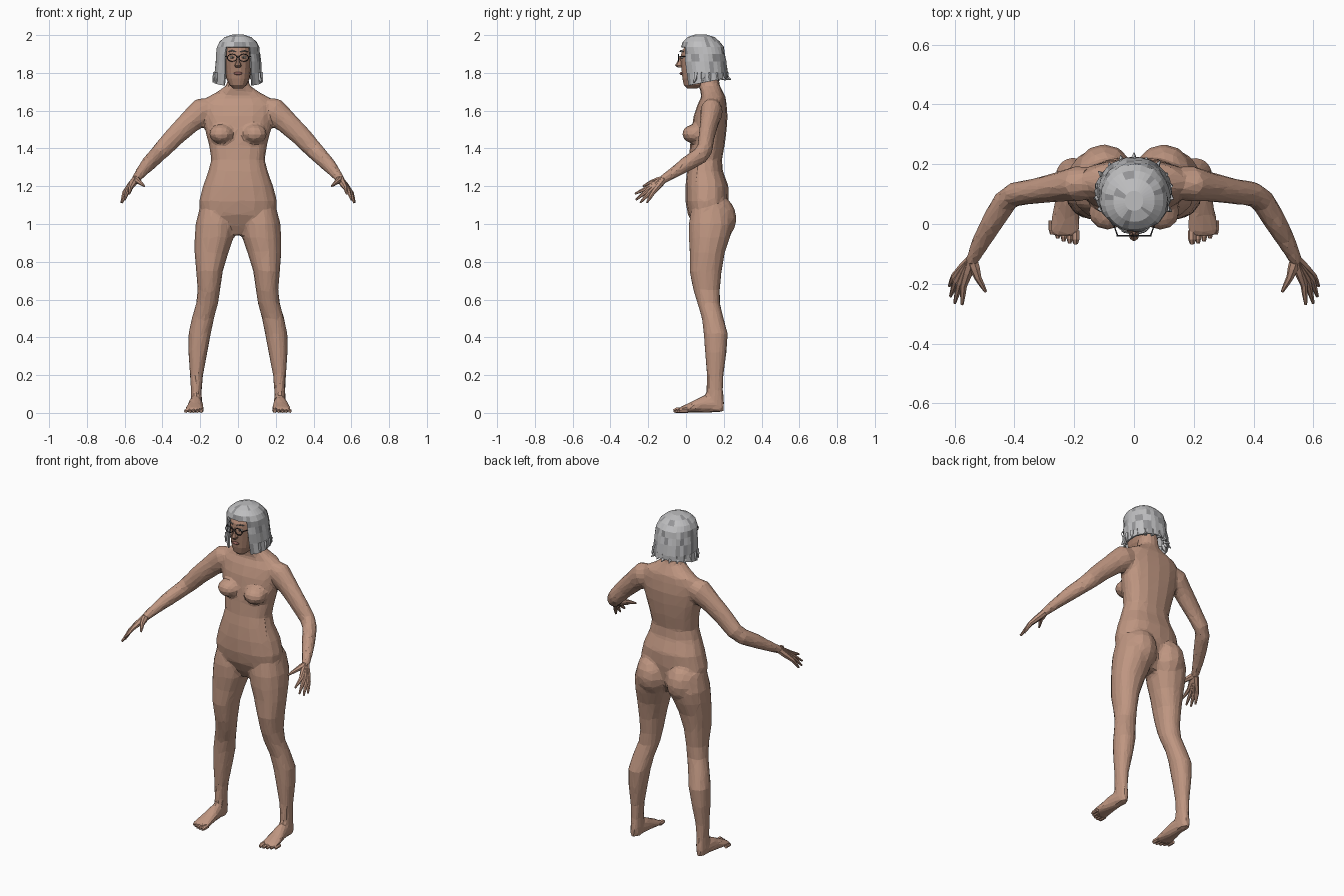
import bpy, bmesh, random
from math import sin, cos, pi, copysign, radians
from mathutils import Vector, Matrix

random.seed(4)
if "Cube" in bpy.data.objects:
    bpy.data.objects.remove(bpy.data.objects["Cube"], do_unlink=True)


def material(name, r, g, b):
    mat = bpy.data.materials.new(name)
    mat.use_nodes = True
    mat.diffuse_color = (r, g, b, 1)
    shader = mat.node_tree.nodes["Principled BSDF"]
    shader.inputs["Base Color"].default_value = (r, g, b, 1)
    shader.inputs["Roughness"].default_value = 0.8
    return mat


skin = material("skin", .52, .305, .22)
face_skin = material("face_skin", .42, .235, .165)
silver = material("silver_hair", .52, .52, .53)
grey = material("grey_hair", .30, .30, .31)
frame = material("dark_frame", .025, .025, .03)
lip = material("lip", .30, .12, .10)
eye_white = material("eye_white", .65, .62, .58)
iris = material("iris", .06, .04, .03)


def ring(bm, centre, u, v, a, b, sides, power):
    """One closed cross-section, a rounded ellipse spanned by u and v."""
    verts = []
    for k in range(sides):
        c, s = cos(2 * pi * k / sides), sin(2 * pi * k / sides)
        offset = u * a * copysign(abs(c) ** power, c) + v * b * copysign(abs(s) ** power, s)
        verts.append(bm.verts.new(centre + offset))
    return verts


def bridge(bm, rings, caps=(True, True)):
    for low, high in zip(rings, rings[1:]):
        n = len(low)
        for k in range(n):
            bm.faces.new((low[k], low[(k + 1) % n], high[(k + 1) % n], high[k]))
    if caps[0]:
        bm.faces.new(rings[0][::-1])
    if caps[1]:
        bm.faces.new(rings[-1])


def slices(bm, rows, sides=16, power=.88, mirror=1, caps=(True, True)):
    """Stack of level sections: height, x range, y range."""
    X, Y = Vector((1, 0, 0)), Vector((0, 1, 0))
    rings = []
    for z, x0, x1, y0, y1 in rows:
        centre = Vector((mirror * (x0 + x1) / 2, (y0 + y1) / 2, z))
        rings.append(ring(bm, centre, X, Y, (x1 - x0) / 2, (y1 - y0) / 2, sides, power))
    bridge(bm, rings, caps)


def centred(rows):
    return [(z, -w, w, y0, y1) for z, w, y0, y1 in rows]


def tube(bm, rows, sides=8, mirror=1):
    """Limb along a path: point, sideways radius, upright radius."""
    points = [Vector((mirror * r[0], r[1], r[2])) for r in rows]
    rings = []
    for i, (p, r) in enumerate(zip(points, rows)):
        t = (points[min(i + 1, len(rows) - 1)] - points[max(i - 1, 0)]).normalized()
        u = t.cross(Vector((0, 0, 1))).normalized()
        rings.append(ring(bm, p, u, u.cross(t), r[3], r[-1], sides, 1))
    bridge(bm, rings)


def ball(bm, centre, radii, segments=12):
    matrix = Matrix.Translation(centre) @ Matrix.Diagonal((*radii, 1))
    bmesh.ops.create_uvsphere(bm, u_segments=segments, v_segments=segments // 2 + 2,
                              radius=1, matrix=matrix)


def finish(name, bm, *mats):
    bmesh.ops.recalc_face_normals(bm, faces=bm.faces)
    mesh = bpy.data.meshes.new(name)
    bm.to_mesh(mesh)
    bm.free()
    for mat in mats:
        mesh.materials.append(mat)
    obj = bpy.data.objects.new(name, mesh)
    bpy.context.scene.collection.objects.link(obj)
    return obj


# Body: torso, legs, feet and arms fused into one faceted skin
body = bmesh.new()
slices(body, centred([
    (.94, .05, .07, .17), (.99, .14, .04, .20), (1.05, .20, .01, .215),
    (1.12, .207, -.003, .225), (1.2, .187, -.003, .225), (1.28, .157, .005, .195),
    (1.34, .142, .015, .19), (1.42, .155, .022, .205), (1.5, .175, .03, .215),
    (1.57, .185, .04, .22), (1.63, .19, .06, .215), (1.67, .165, .08, .21),
    (1.7, .11, .078, .195), (1.735, .06, .065, .178), (1.82, .052, .05, .17)]))
leg = [(1.1, .03, .2, .03, .23), (1, .015, .225, .013, .25), (.93, .022, .23, .013, .235),
       (.85, .05, .23, .018, .207), (.75, .08, .222, .018, .19), (.65, .095, .214, .038, .18),
       (.58, .105, .222, .06, .18), (.5, .127, .245, .084, .2), (.42, .143, .262, .093, .222),
       (.32, .162, .263, .1, .215), (.2, .185, .254, .11, .199), (.12, .192, .25, .108, .197),
       (.06, .19, .252, .1, .202), (.01, .197, .25, .12, .2)]
foot = [(.222, .195, .03, .022, .028), (.222, .15, .045, .031, .045),
        (.224, .09, .045, .038, .045), (.228, .03, .029, .048, .028),
        (.23, -.02, .018, .054, .017), (.23, -.042, .012, .05, .01)]
arm = [(.12, .14, 1.62, .05, .055), (.19, .135, 1.595, .06, .075),
       (.25, .125, 1.545, .05, .062), (.33, .11, 1.47, .043, .055),
       (.4, .1, 1.395, .041, .049), (.432, .075, 1.362, .041, .046),
       (.475, .005, 1.318, .038, .041), (.512, -.06, 1.275, .031, .031),
       (.547, -.13, 1.23, .021, .023)]
for side in (1, -1):
    slices(body, leg, 14, .92, side)
    tube(body, foot, 12, side)
    tube(body, arm, 12, side)
    ball(body, (side * .1, .165, 1.03), (.1, .103, .12))
    ball(body, (side * .088, .043, 1.477), (.066, .064, .05))
skin_body = finish("body", body, skin)
remesh = skin_body.modifiers.new("fuse", "REMESH")
remesh.mode, remesh.voxel_size = "VOXEL", .011
soften = skin_body.modifiers.new("soften", "SMOOTH")
soften.factor, soften.iterations = .5, 3
facet = skin_body.modifiers.new("facet", "DECIMATE")
facet.ratio = .08

# Hands: each finger runs from the wrist over its knuckle to the tip
fingers = [((.57, -.205, 1.19), (.575, -.27, 1.16)), ((.583, -.2, 1.18), (.6, -.265, 1.128)),
           ((.595, -.19, 1.17), (.614, -.242, 1.113)), ((.601, -.176, 1.165), (.618, -.207, 1.113)),
           ((.522, -.18, 1.222), (.496, -.227, 1.2))]
wrist = Vector((.542, -.12, 1.236))
hands = bmesh.new()
for side in (1, -1):
    for knuckle, tip in fingers:
        k, t = Vector(knuckle), Vector(tip)
        path = [(wrist, .02), (wrist.lerp(k, .5), .018), (k, .0125),
                (k.lerp(t, .5), .0095), (t, .005)]
        tube(hands, [(*p, r) for p, r in path], 7, side)
finish("hands", hands, skin)

# Toes: largest on the inner side
toes = bmesh.new()
for side in (1, -1):
    for i in range(5):
        x, y, r = .195 + .02 * i, -.066 + .002 * i * i, (.014 if i == 0 else .0105)
        tube(toes, [(x, y + .045, r, r), (x, y + .015, r, r), (x, y, r * .7, r * .6)], 7, side)
finish("toes", toes, skin)

# Head and nose
head = bmesh.new()
slices(head, centred([
    (1.718, .025, .005, .06), (1.735, .045, -.012, .1), (1.77, .062, -.02, .14),
    (1.82, .07, -.025, .18), (1.87, .075, -.03, .195), (1.915, .073, -.025, .195),
    (1.95, .06, .002, .17), (1.975, .03, .04, .12)]), 18)
slices(head, centred([(1.89, .007, -.034, 0), (1.86, .010, -.046, 0),
                      (1.84, .018, -.058, 0), (1.828, .014, -.044, 0)]), 8)
finish("head", head, face_skin)

lips = bmesh.new()
ball(lips, (0, -.024, 1.797), (.023, .01, .008))
finish("lips", lips, lip)

eyes, irises, brows, glasses = (bmesh.new() for _ in range(4))
for side in (1, -1):
    ball(eyes, (side * .03, -.019, 1.882), (.014, .01, .007))
    ball(irises, (side * .03, -.0275, 1.882), (.0055, .003, .0055), 8)
    tube(brows, [(.012, -.032, 1.912, .003), (.034, -.025, 1.918, .004),
                 (.052, -.012, 1.912, .002)], 5, side)
    # Lens rim as a closed loop, then the arm over the ear
    loops = []
    for k in range(16):
        a = 2 * pi * k / 16
        out = Vector((cos(a), 0, sin(a)))
        centre = Vector((side * .031 + .025 * cos(a), -.04, 1.88 + .019 * sin(a)))
        loops.append(ring(glasses, centre, out, Vector((0, 1, 0)), .0025, .0025, 5, 1))
    bridge(glasses, loops + loops[:1], (False, False))
    tube(glasses, [(.055, -.04, 1.885, .0025), (.079, .03, 1.888, .0025),
                   (.085, .1, 1.885, .0025)], 5, side)
tube(glasses, [(-.008, -.04, 1.884, .0025), (.008, -.04, 1.884, .0025)], 5)
finish("eyes", eyes, eye_white)
finish("irises", irises, iris)
finish("eyebrows", brows, grey)
finish("glasses", glasses, frame)

# Bobbed hair: open shell with a face opening and darker strands
hair = bmesh.new()
slices(hair, centred([
    (1.75, .125, 0, .217), (1.8, .12, -.01, .217), (1.86, .115, -.017, .21),
    (1.9, .112, -.02, .203), (1.935, .107, -.022, .195), (1.962, .094, -.013, .175),
    (1.985, .067, .01, .15), (1.997, .03, .045, .11)]), 32, .95, 1, (False, True))
opening = []
for f in hair.faces:
    c = f.calc_center_median()
    if abs(c.x) < .068 and c.y < .08 and c.z < 1.945 - abs(c.x) * .45:
        opening.append(f)
bmesh.ops.delete(hair, geom=opening, context="FACES")
for v in hair.verts:
    if v.co.z < 1.76:
        v.co.z += (v.co.y - .1) * .2
    if v.co.z < 1.95:
        push = random.uniform(-.004, .003)
        v.co += Vector((v.co.x, v.co.y - .1, 0)).normalized() * push
for f in hair.faces:
    f.material_index = int(random.random() < .2)
shell = finish("hair", hair, silver, grey)
thick = shell.modifiers.new("thickness", "SOLIDIFY")
thick.thickness, thick.offset = .01, 0

# Flicked strand ends around the sides and back
tips = bmesh.new()
for k in range(13):
    a = radians(-25 + k * 230 / 12)
    c, s = cos(a), sin(a)
    reach = random.uniform(.128, .142)
    tube(tips, [(.115 * c, .1 + .108 * s, 1.8, .012, .02),
                (.12 * c, .1 + .113 * s, 1.775, .012, .016),
                (reach * c, .1 + reach * s, 1.752 + .012 * s, .002)], 5)
finish("hair_tips", tips, silver)
